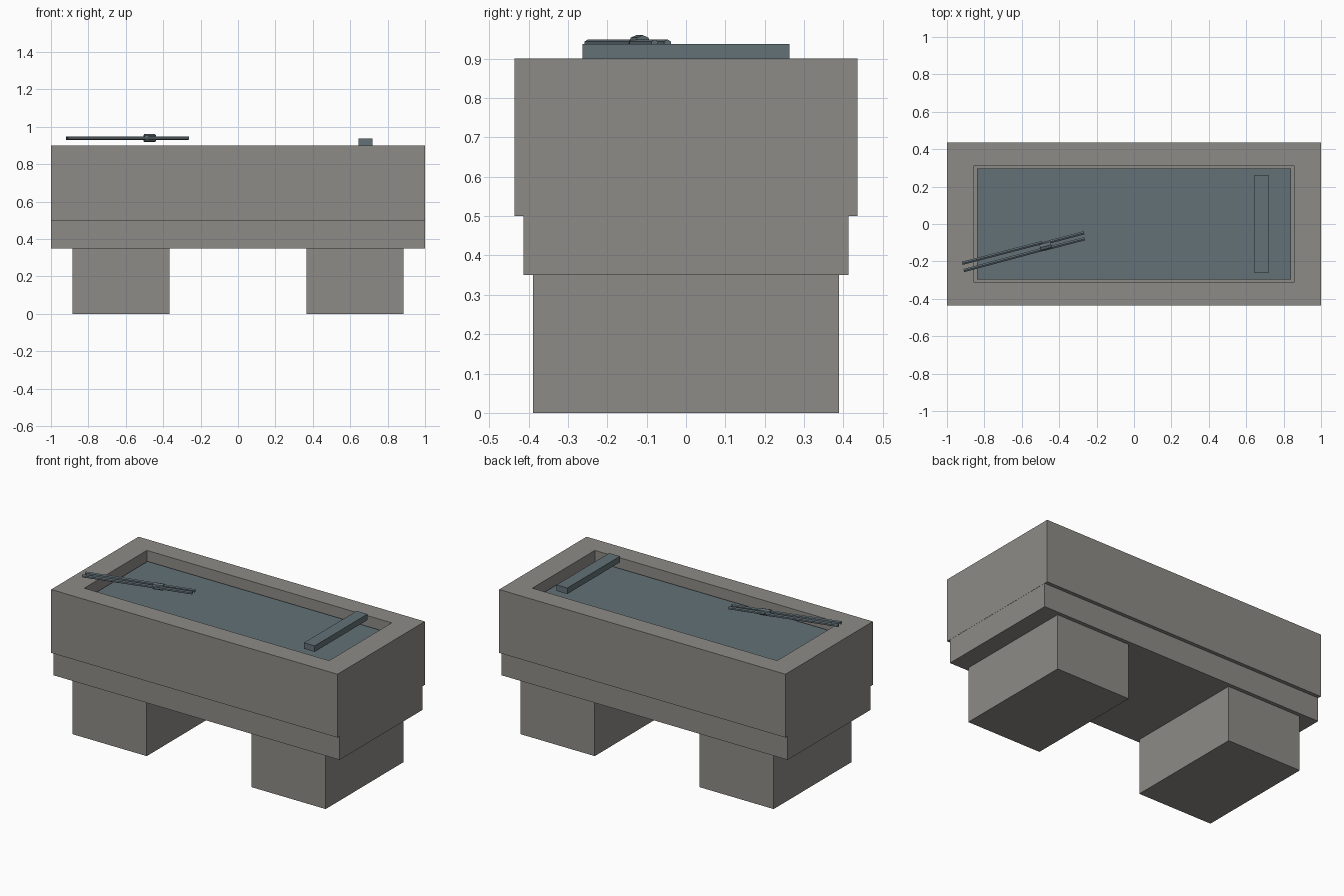
import bpy, math
from mathutils import Vector

if "Cube" in bpy.data.objects:
    bpy.data.objects.remove(bpy.data.objects["Cube"])


def material(name, rgb):
    m = bpy.data.materials.new(name)
    m.diffuse_color = (*rgb, 1)
    m.use_nodes = True
    m.node_tree.nodes["Principled BSDF"].inputs["Base Color"].default_value = m.diffuse_color
    return m


STONE = material("grey stone", (0.27, 0.26, 0.24))
STEEL = material("blue grey steel", (0.125, 0.165, 0.185))


def box(name, x, y, z, mat):
    """Box from (min, max) ranges on each axis."""
    bpy.ops.mesh.primitive_cube_add(size=1)
    o = bpy.context.object
    o.name = name
    o.location = [(r[0] + r[1]) / 2 for r in (x, y, z)]
    o.scale = [r[1] - r[0] for r in (x, y, z)]
    bpy.ops.object.transform_apply(location=True, rotation=False, scale=True)
    o.data.materials.append(mat)
    return o


def rod(name, a, b, r, mat, sides=6):
    """Faceted bar between two points."""
    a, b = Vector(a), Vector(b)
    bpy.ops.mesh.primitive_cylinder_add(vertices=sides, radius=r, depth=(b - a).length)
    o = bpy.context.object
    o.name = name
    o.location = (a + b) / 2
    o.rotation_euler = (b - a).to_track_quat('Z', 'Y').to_euler()
    o.data.materials.append(mat)
    return o


# legs and lower band
for side, s in (("left", -1), ("right", 1)):
    box(side + "_leg", sorted((s * 0.365, s * 0.885)), (-0.389, 0.389), (0, 0.35), STONE)
box("lower_band", (-0.999, 0.999), (-0.413, 0.413), (0.35, 0.5), STONE)

# trough body with recessed basin
trough = box("trough", (-1, 1), (-0.436, 0.436), (0.5, 0.9), STONE)
cutter = box("basin_cutter", (-0.855, 0.855), (-0.312, 0.312), (0.8, 1.0), STONE)
mod = trough.modifiers.new("basin", 'BOOLEAN')
mod.object = cutter
mod.operation = 'DIFFERENCE'
mod.solver = 'EXACT'
bpy.context.view_layer.objects.active = trough
bpy.ops.object.modifier_apply(modifier=mod.name)
bpy.data.objects.remove(cutter, do_unlink=True)

# water surface and cross bar
box("water", (-0.84, 0.84), (-0.298, 0.298), (0.8, 0.84), STEEL)
box("cross_bar", (0.645, 0.72), (-0.263, 0.263), (0.9, 0.938), STEEL)

# tongs: two handles, pivot, two jaws
Z = 0.939
rod("handle_back", (-0.918, -0.21, Z), (-0.49, -0.099, Z), 0.010, STEEL)
rod("handle_front", (-0.91, -0.249, Z), (-0.49, -0.136, Z), 0.010, STEEL)
rod("pivot", (-0.502, -0.126, Z), (-0.443, -0.110, Z), 0.021, STEEL, 8)
rod("jaw_back", (-0.48, -0.103, Z), (-0.267, -0.047, Z), 0.010, STEEL)
rod("jaw_front", (-0.48, -0.135, Z), (-0.264, -0.079, Z), 0.010, STEEL)
